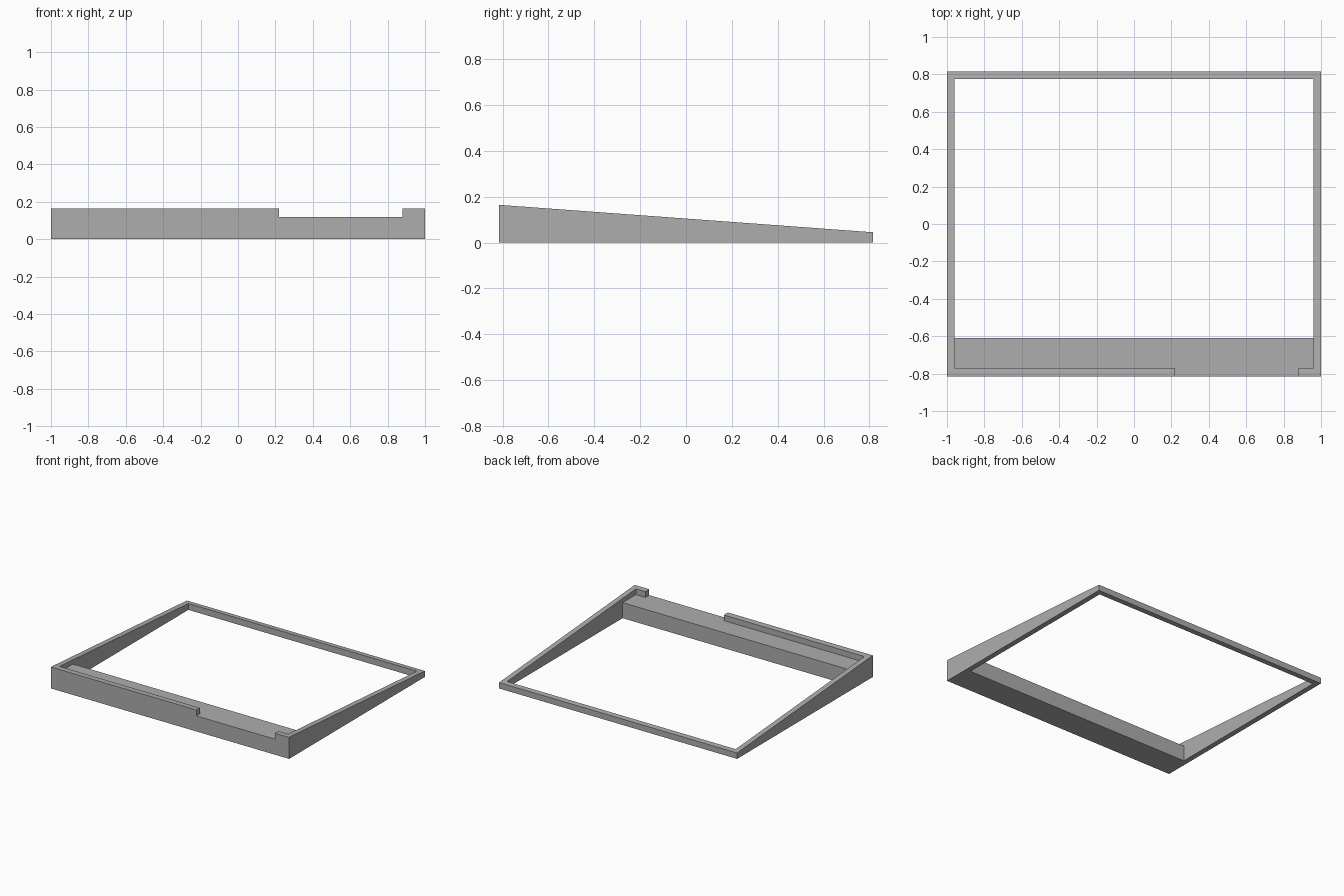
import bpy
import bmesh

cube = bpy.data.objects.get("Cube")
if cube:
    bpy.data.objects.remove(cube, do_unlink=True)

grey = bpy.data.materials.new("plain_grey")
grey.use_nodes = True
colour = (0.42, 0.42, 0.42, 1)
grey.diffuse_color = colour
grey.node_tree.nodes["Principled BSDF"].inputs["Base Color"].default_value = colour


def prism(name, profile, x0, x1):
    """Extrude a (y, z) profile along x."""
    bm = bmesh.new()
    face = bm.faces.new([bm.verts.new((x0, y, z)) for y, z in profile])
    grown = bmesh.ops.extrude_face_region(bm, geom=[face])["geom"]
    verts = [v for v in grown if isinstance(v, bmesh.types.BMVert)]
    bmesh.ops.translate(bm, verts=verts, vec=(x1 - x0, 0, 0))
    bmesh.ops.recalc_face_normals(bm, faces=bm.faces)
    mesh = bpy.data.meshes.new(name)
    bm.to_mesh(mesh)
    bm.free()
    mesh.materials.append(grey)
    obj = bpy.data.objects.new(name, mesh)
    bpy.context.collection.objects.link(obj)
    return obj


def box(name, x0, x1, y0, y1, z0, z1):
    return prism(name, [(y0, z0), (y1, z0), (y1, z1), (y0, z1)], x0, x1)


# Wedge-shaped body, tall at the front
DEPTH, INNER, LEDGE = 0.815, 0.96, 0.118
frame = prism("sloped_frame", [(-DEPTH, 0), (DEPTH, 0), (DEPTH, 0.045),
                               (-0.795, 0.163), (-DEPTH, 0.163)], -1, 1)

# Central opening, recess above the front ledge, notch in the front lip
cutters = [
    box("opening_cutter", -INNER, INNER, -0.61, 0.775, -0.2, 0.4),
    box("ledge_cutter", -INNER, INNER, -0.77, -0.5, LEDGE, 0.4),
    box("notch_cutter", 0.22, 0.88, -0.95, -0.7, LEDGE, 0.4),
]
bpy.context.view_layer.objects.active = frame
for cutter in cutters:
    cutter.hide_render = True
    cut = frame.modifiers.new(cutter.name, "BOOLEAN")
    cut.operation = "DIFFERENCE"
    cut.solver = "EXACT"
    cut.object = cutter
    bpy.ops.object.modifier_apply(modifier=cut.name)
    bpy.data.objects.remove(cutter, do_unlink=True)
